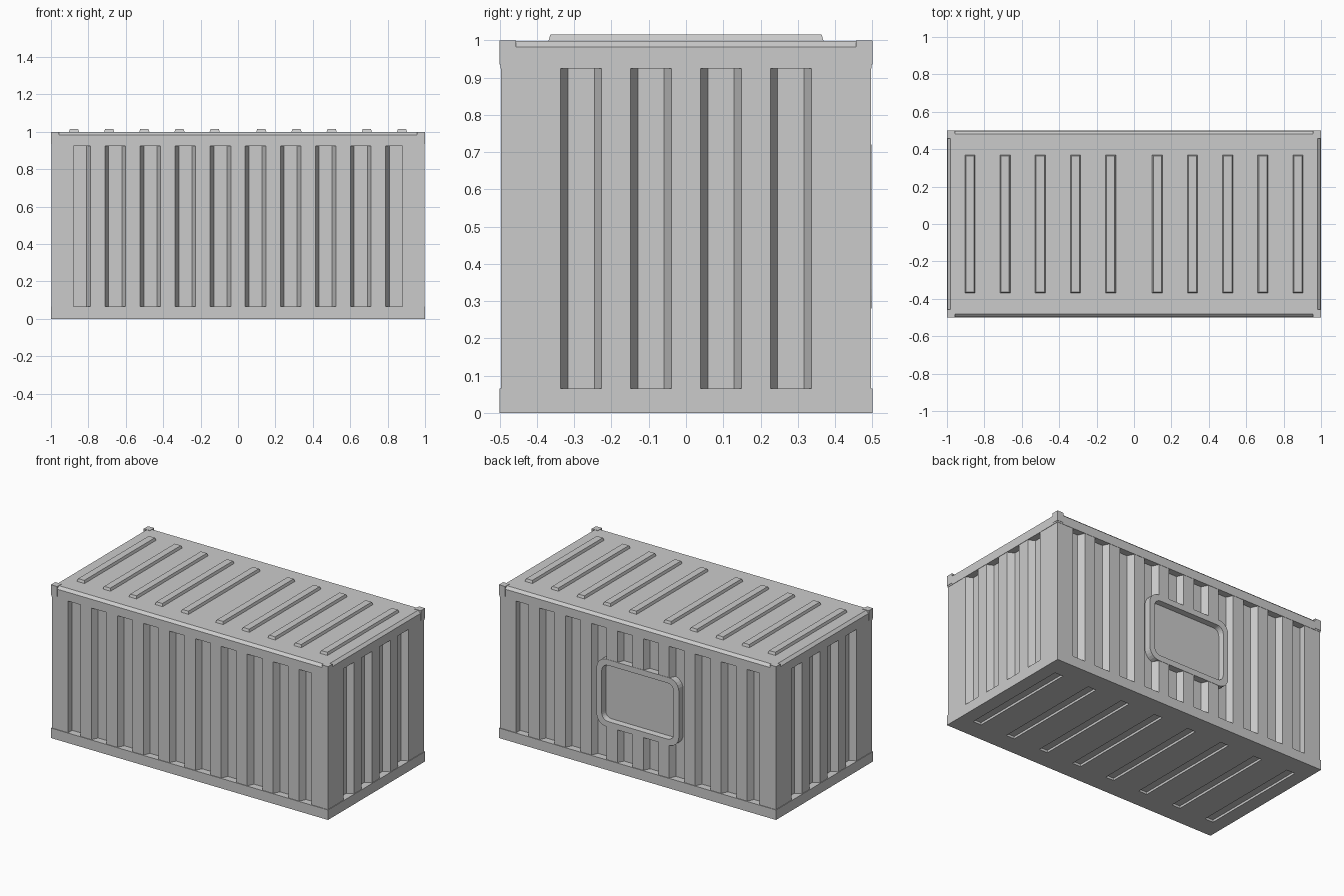
import bpy, bmesh, math
from mathutils import Vector

cube = bpy.data.objects.get("Cube")
if cube:
    bpy.data.objects.remove(cube, do_unlink=True)

grey = bpy.data.materials.new("light grey")
grey.use_nodes = True
colour = (0.6, 0.6, 0.6, 1)
grey.diffuse_color = colour
grey.node_tree.nodes["Principled BSDF"].inputs["Base Color"].default_value = colour

HX, HY = 1.0, 0.5            # half length and half width
INSET, DEPTH, SLOPE = 0.004, 0.042, 0.02
LOW, HIGH = 0.065, 0.925     # wall height between the rails
PITCH = 0.1875


def finish(name, bm):
    bmesh.ops.recalc_face_normals(bm, faces=bm.faces)
    mesh = bpy.data.meshes.new(name)
    bm.to_mesh(mesh)
    bm.free()
    obj = bpy.data.objects.new(name, mesh)
    bpy.context.collection.objects.link(obj)
    mesh.materials.append(grey)
    return obj


def loft(name, loops):
    """Skin a stack of closed loops and cap both ends."""
    bm = bmesh.new()
    rings = [[bm.verts.new(p) for p in loop] for loop in loops]
    n = len(rings[0])
    for a, b in zip(rings, rings[1:]):
        for i in range(n):
            j = (i + 1) % n
            bm.faces.new((a[i], a[j], b[j], b[i]))
    bm.faces.new(rings[0])
    bm.faces.new(rings[-1])
    return finish(name, bm)


def rect(cx, cy, hx, hy, z):
    return [(cx + sx * hx, cy + sy * hy, z) for sx, sy in ((-1, -1), (1, -1), (1, 1), (-1, 1))]


def box(name, cx, cy, hx, hy, z0, z1, taper=0.0):
    return loft(name, [rect(cx, cy, hx, hy, z0), rect(cx, cy, hx - taper, hy - taper, z1)])


def subtract(target, cutter):
    mod = target.modifiers.new("cut", "BOOLEAN")
    mod.operation = "DIFFERENCE"
    mod.solver = "EXACT"
    mod.object = cutter
    cutter.hide_render = True
    cutter.hide_set(True)


def grooves(count, clipped):
    """(position, depth) points of one wall, left to right."""
    pts = []
    for i in range(count):
        c = (i - (count - 1) / 2) * PITCH
        a, b = c - 0.055, c + 0.055
        left, right = SLOPE, SLOPE
        if clipped and i == 0:
            a, left = a + 0.02, 0
        if clipped and i == count - 1:
            b, right = b - 0.02, 0
        pts += [(a, 0), (a + left, DEPTH), (b - right, DEPTH), (b, 0)]
    return pts


# Corrugated walls: one outline round all four sides
wx, wy = HX - INSET, HY - INSET
long_side, short_side = grooves(10, True), grooves(4, False)
outline = [(-wx, -wy)] + [(t, -wy + d) for t, d in long_side]
outline += [(wx, -wy)] + [(wx - d, t) for t, d in short_side]
outline += [(-x, -y) for x, y in outline]
walls = loft("corrugated_walls", [[(x, y, z) for x, y in outline] for z in (LOW, HIGH)])


# Window frame and sunken panel in the back wall
def rounded(hx, hz, r, y):
    pts = []
    for k, (sx, sz) in enumerate(((1, 1), (-1, 1), (-1, -1), (1, -1))):
        for s in range(7):
            a = math.radians(90 * k + 15 * s)
            pts.append((sx * (hx - r) + r * math.cos(a), y,
                        0.5 + sz * (hz - r) + r * math.sin(a)))
    return pts


front_y = HY - 0.002
cutter = loft("window_cutter", [rounded(0.28, 0.2, 0.06, y) for y in (0.44, 0.6)])
subtract(walls, cutter)
loft("window_frame", [rounded(0.297, 0.22, 0.07, 0.435),
                      rounded(0.297, 0.22, 0.07, front_y),
                      rounded(0.26, 0.183, 0.045, front_y),
                      rounded(0.255, 0.178, 0.04, front_y - 0.035)])

# Base with shallow floor slots
base = box("base_rail", 0, 0, HX, HY, 0, LOW)
for i in range(8):
    slot = box("floor_slot_cutter", -0.88 + i * 1.76 / 7, 0, 0.03, 0.37, -0.02, 0.015)
    subtract(base, slot)

# Roof with chamfered edge and corner blocks
loft("roof", [rect(0, 0, HX - 0.002, HY - 0.002, HIGH),
              rect(0, 0, HX - 0.002, HY - 0.002, 0.982),
              rect(0, 0, HX - 0.02, HY - 0.02, 0.998)])
for sx in (-1, 1):
    for sy in (-1, 1):
        box("roof_corner_block", sx * (HX - 0.022), sy * (HY - 0.022), 0.022, 0.022, 0.935, 1.0)

# Roof ribs
for side in (-1, 1):
    for i in range(5):
        box("roof_rib", side * (0.125 + i * 0.188), 0, 0.03, 0.372, 0.99, 1.015, 0.008)
